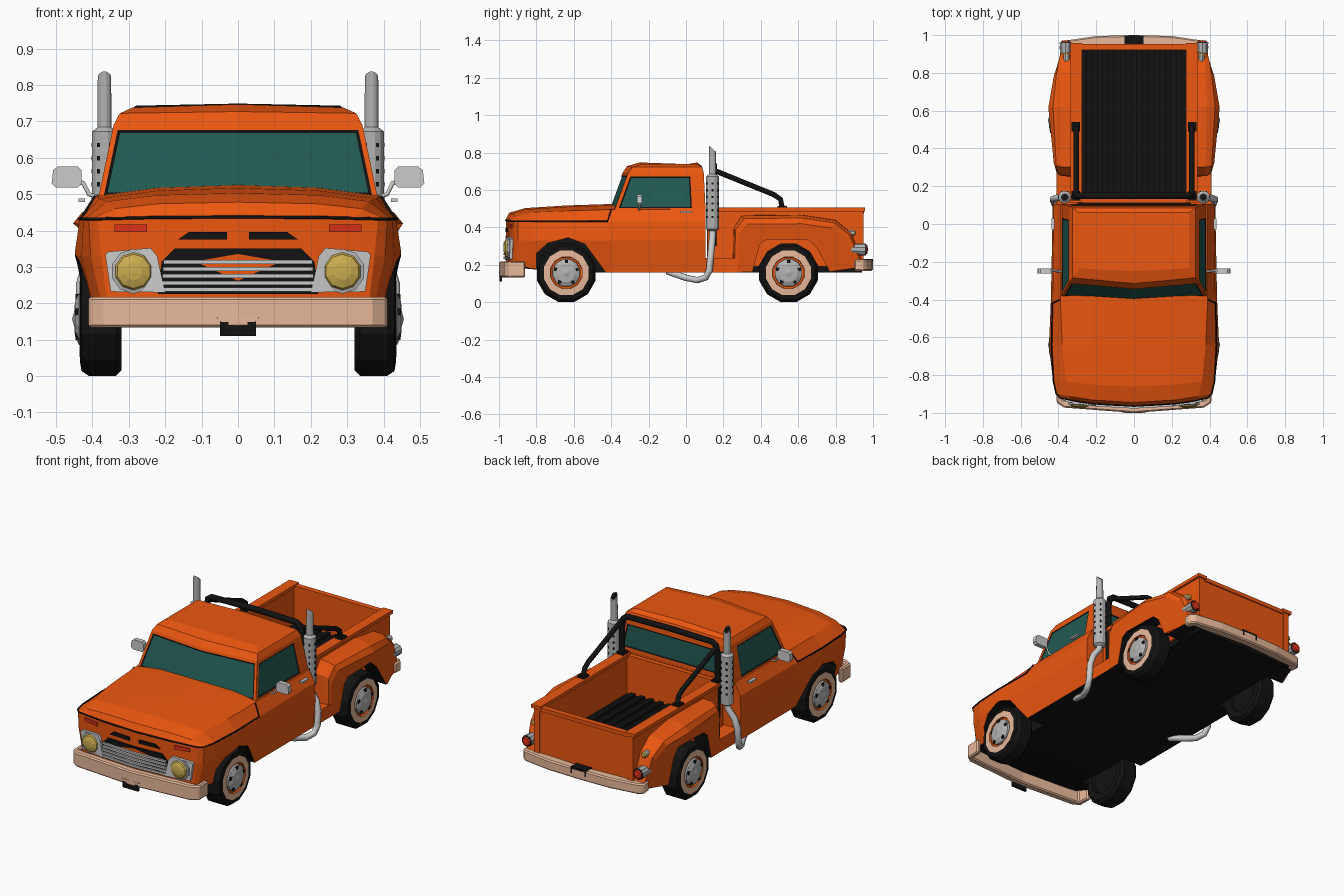
import bpy, bmesh, math
from mathutils import Vector

if "Cube" in bpy.data.objects:
    bpy.data.objects.remove(bpy.data.objects["Cube"])


def mat(name, r, g, b):
    m = bpy.data.materials.new(name)
    m.diffuse_color = (r, g, b, 1)
    m.use_nodes = True
    m.node_tree.nodes["Principled BSDF"].inputs["Base Color"].default_value = m.diffuse_color
    return m


ORANGE, BLACK = mat("orange", .84, .095, .005), mat("black", .006, .006, .006)
GLASS, TAN = mat("glass", .015, .1, .085), mat("tan", .8, .48, .32)
YELLOW, RED = mat("yellow", .6, .42, .08), mat("red", .7, .03, .01)
CHROME = mat("chrome", .45, .45, .45)


def mesh(name, verts, faces, mats=(), fm=None, mirror=False, pick=None):
    bm = bmesh.new()
    vs = [bm.verts.new(v) for v in verts]
    for i, f in enumerate(faces):
        bm.faces.new([vs[k] for k in f]).material_index = fm[i] if fm else 0
    bmesh.ops.remove_doubles(bm, verts=bm.verts, dist=1e-5)
    bmesh.ops.recalc_face_normals(bm, faces=bm.faces)
    bm.normal_update()
    if pick:
        for f in bm.faces:
            f.material_index = pick(f)
    me = bpy.data.meshes.new(name)
    bm.to_mesh(me)
    bm.free()
    for m in mats:
        me.materials.append(m)
    ob = bpy.data.objects.new(name, me)
    bpy.context.collection.objects.link(ob)
    if mirror:
        ob.modifiers.new("mirror", 'MIRROR')
    return ob


def loft(name, rings, mats=(), **kw):
    n = len(rings[0])
    faces = [(a * n + i, a * n + (i + 1) % n, (a + 1) * n + (i + 1) % n, (a + 1) * n + i)
             for a in range(len(rings) - 1) for i in range(n)]
    faces += [tuple(range(n)), tuple(range((len(rings) - 1) * n, len(rings) * n))]
    return mesh(name, [p for r in rings for p in r], faces, mats, **kw)


def prism(name, pts, axis, a, b, mats=(), bow=0, **kw):
    # extrude a 2D outline along an axis; bow curves it backwards with x
    def put(p, h):
        v = list(p)
        v.insert(axis, h)
        v[1] += bow * (v[0] / .38) ** 2
        return v
    return loft(name, [[put(p, a) for p in pts], [put(p, b) for p in pts]], mats, **kw)


def boxes(name, items, mats=(), **kw):
    # each item is x0, x1, y0, y1, z0, z1
    V, F = [], []
    for x0, x1, y0, y1, z0, z1 in items:
        o = len(V)
        V += [(x, y, z) for x in (x0, x1) for y in (y0, y1) for z in (z0, z1)]
        F += [tuple(o + k for k in f) for f in
              ((0, 1, 3, 2), (4, 6, 7, 5), (0, 4, 5, 1), (2, 3, 7, 6), (0, 2, 6, 4), (1, 5, 7, 3))]
    return mesh(name, V, F, mats, **kw)


def lathe(name, prof, n, axis, loc, mats=(), seg=None, mirror=True):
    V, F, M = [], [], []
    for r, h in prof:
        for i in range(n):
            t = 2 * math.pi * (i + .5) / n
            p = [r * math.cos(t), r * math.sin(t)]
            p.insert(axis, h)
            V.append(Vector(p) + Vector(loc))
    for a in range(len(prof) - 1):
        for i in range(n):
            j = (i + 1) % n
            f = [a * n + i, a * n + j, (a + 1) * n + j, (a + 1) * n + i]
            if prof[a][0] == 0:
                f = [a * n, f[2], f[3]]
            elif prof[a + 1][0] == 0:
                f = [f[0], f[1], (a + 1) * n]
            F.append(f)
            M.append(seg[a] if seg else 0)
    ob = mesh(name, V, F, mats, M, mirror)
    return ob


def tube(name, pts, r, mats=(), mirror=True):
    cu = bpy.data.curves.new(name, 'CURVE')
    cu.dimensions, cu.bevel_depth, cu.bevel_resolution, cu.use_fill_caps = '3D', r, 2, True
    sp = cu.splines.new('POLY')
    sp.points.add(len(pts) - 1)
    for q, p in zip(sp.points, pts):
        q.co = (*p, 1)
    ob = bpy.data.objects.new(name, cu)
    bpy.context.collection.objects.link(ob)
    for m in mats:
        cu.materials.append(m)
    bpy.ops.object.select_all(action='DESELECT')
    ob.select_set(True)
    bpy.context.view_layer.objects.active = ob
    bpy.ops.object.convert(target='MESH')
    if mirror:
        bpy.context.object.modifiers.new("mirror", 'MIRROR')


def cut_arch(ob, name, pts):
    c = prism(name, pts, 0, .29, .55, (ORANGE, BLACK), mirror=True, pick=lambda f: 1)
    c.hide_render = True
    c.hide_set(True)
    m = ob.modifiers.new("arch", 'BOOLEAN')
    m.operation, m.object, m.solver = 'DIFFERENCE', c, 'EXACT'


under = lambda f: 1 if f.normal.z < -.85 and f.calc_center_median().z < .25 else 0

# Lower body: half sections from nose to cab back, mirrored
V, F = [], []
stations = [(-.962, .445, .33, .437, .385, .375, .36, .20, .04), (-.945, .478, .34, .46, .41, .405, .375, .20, .04),
            (-.86, .503, .36, .48, .425, .43, .395, .18, .03), (-.64, .517, .38, .488, .435, .45, .41, .16, 0),
            (-.40, .525, .39, .495, .43, .44, .41, .16, 0), (.105, .50, .39, .498, .425, .43, .41, .16, 0)]
for y, zt, ws, zs, we, wm, wb, zb, bow in stations:
    for x, z in ((0, zt), (.22, zt * .75 + zs * .25), (ws, zs), (we, .43), (wm, .33), (wb, zb), (.22, zb), (0, zb)):
        V.append((x, y + bow * (x / .38) ** 2, z))
for a in range(5):
    F += [(a * 8 + i, a * 8 + i + 1, a * 8 + i + 9, a * 8 + i + 8) for i in range(7)]
for o in (0, 40):
    F += [tuple(o + k for k in f) for f in ((0, 1, 6, 7), (1, 2, 5, 6), (2, 3, 4, 5))]
body = mesh("lower_body", V, F, (ORANGE, BLACK), mirror=True, pick=under)
cut_arch(body, "front_arch_cutter", [(-.80, .05), (-.80, .26), (-.74, .315), (-.63, .345), (-.54, .31), (-.43, .16), (-.43, .05)])
tube("hood_seam", [(0, -.964, .437), (.22, -.951, .436), (.387, -.923, .432), (.412, -.9, .432), (.427, -.83, .432),
                   (.437, -.64, .432), (.432, -.42, .432), (.392, -.40, .495)], .004, (BLACK,))

# Cab with inset windows
rings = []
for z, yf, yb, w, bow, crown in ((.485, -.415, .105, .385, .03, 0), (.69, -.34, .095, .342, .03, 0),
                                 (.722, -.315, .085, .325, .03, .005), (.738, -.25, .06, .29, .015, .009)):
    rings.append([(-w, yf + bow, z), (0, yf, z + crown), (w, yf + bow, z), (w, yb - .055, z), (w, yb, z),
                  (0, yb, z + crown), (-w, yb, z), (-w, yb - .055, z)])
cab = loft("cab", rings, (ORANGE, BLACK, GLASS))
bm = bmesh.new()
bm.from_mesh(cab.data)
bm.normal_update()
band = [f for f in bm.faces if .55 < f.calc_center_median().z < .62]
front = [f for f in band if f.normal.y < -.7]
back = [f for f in band if f.normal.y > .7]
sides = [[f] for f in band if abs(f.normal.x) > .7 and f.calc_area() > .04]
for group, t in [(front, .014), (back, .035)] + [(s, .018) for s in sides]:
    bmesh.ops.inset_region(bm, faces=group, thickness=t, use_even_offset=True)
    r = bmesh.ops.inset_region(bm, faces=group, thickness=.008, depth=-.004, use_even_offset=True)
    for f in r['faces']:
        f.material_index = 1
    for f in group:
        f.material_index = 2
bm.to_mesh(cab.data)
bm.free()

# Door handles and mirrors
boxes("door_handle", [(.42, .438, -.03, .03, .478, .488)], mirror=True)
tube("mirror_arm", [(.38, -.25, .49), (.41, -.25, .50), (.425, -.247, .53), (.45, -.245, .54)], .006)
prism("mirror", [(.43, .53), (.44, .518), (.50, .518), (.512, .53), (.508, .566), (.495, .576), (.44, .576), (.43, .565)],
      1, -.262, -.235, mirror=True)

# Grille, headlights, markers and hood slots
Y = -.965
prism("grille_back", [(-.22, .225), (0, .225), (.22, .225), (.21, .315), (.175, .35), (0, .35), (-.175, .35), (-.21, .315)],
      1, Y - .002, Y + .02, (BLACK,), bow=.04)
for i in range(5):
    z = .232 + i * .019
    w = .205 + .003 * (4 - i) / 2
    prism("grille_bar", [(-w, z), (0, z), (w, z), (w, z + .011), (0, z + .011), (-w, z + .011)], 1, Y - .012, Y, bow=.04)
prism("headlight_housing", [(.20, .23), (.35, .232), (.365, .335), (.355, .342), (.24, .352), (.222, .33)], 1, Y - .012, Y + .03,
      bow=.04, mirror=True)
lathe("headlight", [(.062, .02), (.062, -.006), (.052, -.008), (.047, -.016), (.025, -.024), (0, -.026)], 10, 1,
      (.287, -.95, .288), (CHROME, YELLOW), [0, 0, 1, 1, 1])
prism("hood_slot", [(.03, .375), (.165, .375), (.135, .396), (.03, .396)], 1, Y - .001, Y + .01, (BLACK,), bow=.04, mirror=True)
prism("front_marker", [(.25, .396), (.34, .396), (.34, .416), (.25, .416)], 1, Y - .004, Y + .01, (RED,), bow=.04, mirror=True)

# Bumpers and plates
for name, half, z0, z1 in (
        ("front_bumper", [(0, -1), (.37, -.972), (.41, -.945), (.412, -.86), (.385, -.86), (.38, -.93), (0, -.955)], .133, .218),
        ("rear_bumper", [(0, 1), (.2, .995), (.37, .97), (.395, .945), (.39, .9), (.36, .9), (.35, .93), (0, .95)], .168, .228)):
    outline = half + [(-x, y) for x, y in half[-2:0:-1]]
    b = prism(name, outline, 2, z0, z1, (TAN,))
    bv = b.modifiers.new("bevel", 'BEVEL')
    bv.width, bv.segments = .007, 1
prism("plate_bracket", [(-.06, .162), (.06, .162), (.045, .148), (-.045, .148)], 1, -1.0, -.97, (TAN,))
boxes("front_plate", [(-.05, .05, -.998, -.985, .11, .155)], (BLACK,))
boxes("rear_plate", [(-.05, .05, .94, .999, .195, .232)], (BLACK,))

# Cargo bed
boxes("bed_walls", [(.285, .322, .115, .95, .19, .49), (.275, .335, .115, .957, .485, .505)], (ORANGE,), mirror=True)
boxes("bed_ends", [(-.30, .30, .112, .14, .19, .495), (-.29, .29, .925, .945, .19, .495), (-.29, .29, .92, .952, .475, .498)], (ORANGE,))
boxes("bed_floor", [(-.29, .29, .12, .93, .17, .27)], (BLACK,))
boxes("floor_ribs", [(x - .014, x + .014, .145, .925, .265, .285) for x in [-.24 + .06 * i for i in range(9)]], (BLACK,))
boxes("underbody", [(-.31, .31, .09, .94, .16, .22), (-.38, .38, .09, .3, .158, .19)], (BLACK,))
boxes("side_step", [(.30, .41, .10, .30, .16, .235)], (ORANGE, BLACK), mirror=True, pick=under)

# Rear fenders
prof = [(.25, .16), (.255, .40), (.30, .465), (.62, .468), (.80, .44), (.885, .37), (.955, .19), (.80, .165)]
rings = []
for x, s, k in ((.30, 1, 0), (.385, .99, .1), (.43, .94, .3), (.456, .84, .5)):
    rings.append([(x - k * (y - .55) ** 2, .58 + (y - .58) * (1 + s) / 2, .165 + (z - .165) * s) for y, z in prof])
fender = loft("rear_fender", rings, (ORANGE, BLACK), mirror=False, pick=under)
cut_arch(fender, "rear_arch_cutter", [(.355, .05), (.355, .16), (.395, .31), (.43, .335), (.65, .335), (.70, .29), (.77, .16), (.77, .05)])
fender.modifiers.new("mirror", 'MIRROR')

# Tail lights
lathe("tail_light", [(0, -.06), (.03, -.06), (.033, .02), (.026, .024), (.022, .03), (0, .033)], 10, 1,
      (.362, .94, .282), (CHROME, RED, BLACK), [0, 0, 2, 1, 1])
lathe("rear_marker", [(0, -.04), (.018, -.04), (.018, .008), (.013, .015), (0, .018)], 8, 1,
      (.357, .89, .37), (CHROME, YELLOW), [0, 0, 1, 1])

# Wheels
for name, y in (("front_wheel", -.64), ("rear_wheel", .548)):
    lathe(name, [(0, .34), (.10, .34), (.105, .32), (.145, .32), (.162, .335), (.162, .41), (.148, .43), (.124, .434),
                 (.088, .436), (.086, .425), (.076, .425), (.074, .437), (.05, .448), (.022, .45), (0, .456)], 12, 0,
          (0, y, .157), (BLACK, TAN, ORANGE, CHROME), [0] * 7 + [1, 2, 2, 3, 3, 3, 3])
    holes = []
    for i in range(5):
        t = 2 * math.pi * i / 5 + .3
        cy, cz = y + .06 * math.cos(t), .157 + .06 * math.sin(t)
        holes.append((.43, .446, cy - .009, cy + .009, cz - .009, cz + .009))
    boxes(name + "_hub_holes", holes, (BLACK,), mirror=True)

# Exhaust stacks with vent holes and lower pipes
sx, sy = .367, .142
stack = lathe("exhaust_stack", [(0, .38), (.02, .38), (.035, .39), (.035, .672), (.02, .684), (.019, .82), (.015, .82),
                                (.015, .77), (0, .77)], 12, 2, (sx, sy, 0), (CHROME, BLACK), [0] * 6 + [1, 1])
for v in stack.data.vertices:
    if v.co.z > .8:
        v.co.z -= (v.co.y - sy) * .9
vents = []
for i in range(6):
    z = .455 + i * .036
    for k in range(6):
        t = math.pi * k / 3
        cx, cy = sx + .031 * math.cos(t), sy + .031 * math.sin(t)
        vents.append((cx - .005, cx + .005, cy - .005, cy + .005, z - .006, z + .006))
boxes("stack_vents", vents, (BLACK,), mirror=True)
tube("exhaust_pipe", [(sx, sy, .40), (sx + .005, sy, .36), (.41, .138, .31), (.428, .132, .25), (.428, .125, .17),
                      (.42, .105, .132), (.40, .06, .118), (.37, .0, .13), (.34, -.10, .165)], .018)

# Roll bar
tube("roll_hoop", [(.31, .15, .30), (.31, .15, .66), (.30, .15, .71), (.275, .15, .727), (0, .15, .732), (-.275, .15, .727),
                   (-.30, .15, .71), (-.31, .15, .66), (-.31, .15, .30)], .017, (BLACK,), False)
tube("roll_strut", [(.305, .15, .705), (.305, .47, .575), (.305, .505, .55), (.305, .515, .50)], .014, (BLACK,))
boxes("roll_bar_foot", [(.285, .33, .49, .54, .50, .515), (.285, .33, .125, .175, .50, .515)], (BLACK,), mirror=True)
